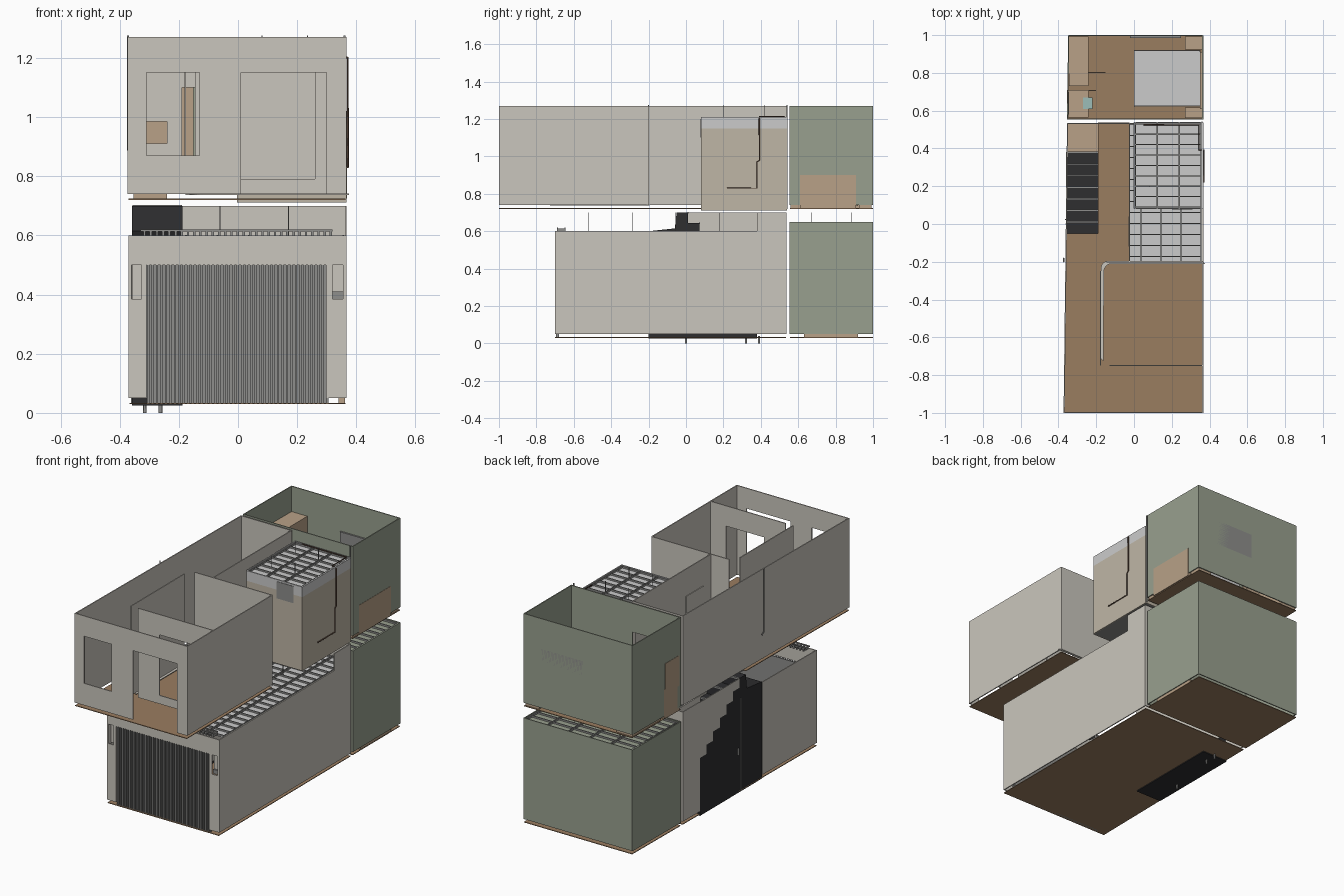
import bpy, bmesh, math
from mathutils import Vector

if "Cube" in bpy.data.objects:
    bpy.data.objects.remove(bpy.data.objects["Cube"])


def mat(name, hexa):
    c = [int(hexa[i:i + 2], 16) / 255 for i in (0, 2, 4)]
    c = [v / 12.92 if v < .04 else ((v + .055) / 1.055) ** 2.4 for v in c]
    m = bpy.data.materials.new(name)
    m.diffuse_color = (*c, 1)
    m.use_nodes = True
    m.node_tree.nodes["Principled BSDF"].inputs["Base Color"].default_value = m.diffuse_color
    return m


PLASTER, GREEN = mat("plaster", "CAC6BD"), mat("green", "99A08F")
WOOD, TAN = mat("wood_floor", "9A7D60"), mat("tan", "B8A187")
DARK, PANEL = mat("dark", "2E2E30"), mat("ceiling_panel", "CFCFCB")
BEIGE, TEAL = mat("beige", "BFB6A6"), mat("teal", "9CBDB8")
STEEL, PIPE = mat("steel", "8E8E8C"), mat("pipe", "5A463A")
T = .006


def finish(name, bm, m):
    bmesh.ops.recalc_face_normals(bm, faces=bm.faces[:])
    me = bpy.data.meshes.new(name)
    bm.to_mesh(me)
    bm.free()
    if m:
        me.materials.append(m)
    ob = bpy.data.objects.new(name, me)
    bpy.context.collection.objects.link(ob)
    return ob


def boxes(name, items, m=None):
    bm = bmesh.new()
    for x0, x1, y0, y1, z0, z1 in items:
        vs = bmesh.ops.create_cube(bm, size=1)["verts"]
        for v in vs:
            v.co = Vector(((x0 + x1) / 2 + v.co.x * (x1 - x0), (y0 + y1) / 2 + v.co.y * (y1 - y0),
                           (z0 + z1) / 2 + v.co.z * (z1 - z0)))
    return finish(name, bm, m)


def prism(name, pts, offset, m):
    bm = bmesh.new()
    f = bm.faces.new([bm.verts.new(p) for p in pts])
    r = bmesh.ops.extrude_face_region(bm, geom=[f])
    vs = [g for g in r["geom"] if isinstance(g, bmesh.types.BMVert)]
    bmesh.ops.translate(bm, verts=vs, vec=offset)
    return finish(name, bm, m)


def wall(name, p0, p1, z0, z1, m, holes=()):
    """Thin wall from p0 to p1; holes are (start, end, bottom, top) along the longer axis."""
    ax = 0 if abs(p1[0] - p0[0]) > abs(p1[1] - p0[1]) else 1
    us = sorted({p0[ax], p1[ax], *[u for h in holes for u in h[:2]]})
    zs = sorted({z0, z1, *[z for h in holes for z in h[2:]]})
    bm = bmesh.new()
    p0, p1 = Vector(p0), Vector(p1)
    V = {}

    def vert(u, z):
        if (u, z) not in V:
            p = p0.lerp(p1, (u - p0[ax]) / (p1[ax] - p0[ax]))
            V[u, z] = bm.verts.new((p.x, p.y, z))
        return V[u, z]
    for a, b in zip(us, us[1:]):
        for c, d in zip(zs, zs[1:]):
            if not any(h[0] < (a + b) / 2 < h[1] and h[2] < (c + d) / 2 < h[3] for h in holes):
                bm.faces.new([vert(a, c), vert(b, c), vert(b, d), vert(a, d)])
    ob = finish(name, bm, m)
    s = ob.modifiers.new("thickness", "SOLIDIFY")
    s.thickness, s.offset = T, 0
    return ob


def tube(name, pts, r, m):
    c = bpy.data.curves.new(name, "CURVE")
    c.dimensions, c.bevel_depth, c.bevel_resolution, c.use_fill_caps = "3D", r, 1, True
    s = c.splines.new("POLY")
    s.points.add(len(pts) - 1)
    for p, q in zip(s.points, pts):
        p.co = (*q, 1)
    c.materials.append(m)
    bpy.context.collection.objects.link(bpy.data.objects.new(name, c))


def ceiling(name, x0, x1, y0, y1, z, nx, ny, m, top):
    boxes(name + "_panels", [(x0, x1, y0, y1, z - .004, z)], m)
    bars, rods = [], []
    for i in range(nx + 1):
        x = x0 + .004 + (x1 - x0 - .008) * i / nx
        bars.append((x - .003, x + .003, y0, y1, z, z + .012))
    for j in range(ny + 1):
        y = y0 + .004 + (y1 - y0 - .008) * j / ny
        bars.append((x0, x1, y - .003, y + .003, z, z + .01))
        if j % 4 == 2:
            rods += [(x - .0015, x + .0015, y - .0015, y + .0015, z, top)
                     for x in (x0 + (x1 - x0) * .22, x0 + (x1 - x0) * .65)]
    boxes(name + "_grid", bars, STEEL)
    boxes(name + "_hangers", rods, STEEL)


def left(y):  # the left side is slightly slanted in plan
    return -.358 + .012 * y


def floor(name, pts, z, m=WOOD):
    prism(name, [(x, y, z) for x, y in pts], (0, 0, .004), m)


R = .364
# floors
floor("lower_floor", [(left(-.7), -.7), (R, -.7), (R, .535), (left(.5), .535)], .03)
floor("lower_back_floor", [(left(.55), .555), (R, .555), (R, 1), (left(1), 1)], .03)
floor("upper_floor", [(left(-1), -1), (R, -1), (R, -.2), (-.025, -.2), (-.025, .537),
                      (-.19, .537), (-.19, -.05), (left(-.05), -.05)], .72)
floor("upper_back_floor", [(left(.55), .555), (R, .555), (R, 1), (left(1), 1)], .72)

# lower shop walls
wall("lower_right_wall", (R, -.7), (R, .535), .05, .6, PLASTER)
wall("lower_right_wall_top", (R, .38), (R, .535), .6, .7, PLASTER)
wall("lower_front_wall", (left(-.7), -.697), (R, -.697), .05, .6, PLASTER,
     [(-.31, .3, .05, .5), (-.36, -.327, .385, .5), (.32, .355, .385, .5)])
wall("lower_back_wall", (left(.53), .533), (R, .533), .05, .7, PLASTER)
wall("lower_left_wall", (left(-.7), -.7), (left(-.2), -.2), .05, .6, PLASTER)
wall("lower_left_rear_wall", (left(.38), .38), (left(.535), .535), .05, .7, PLASTER)
wall("stair_inner_wall", (-.185, -.2), (-.185, .535), .05, .6, PLASTER)
boxes("side_niche_panels", [(-.358, -.327, -.68, -.674, .385, .5), (.32, .355, -.68, -.674, .41, .5)], PLASTER)
boxes("side_niche_sills", [(.32, .355, -.69, -.675, .385, .41)], STEEL)

# roller shutter with vertical ribs, and its head truss
n = 40
boxes("shutter", [(-.31, .3, -.684, -.68, .03, .5)]
      + [(-.308 + .606 * i / n, -.300 + .606 * i / n, -.695, -.684, .03, .5) for i in range(n + 1)], STEEL)
boxes("shutter_head", [(-.33, .32, -.69, -.685, .613, .62), (-.33, .32, -.65, -.645, .613, .62)]
      + [(-.32 + .63 * i / 30, -.312 + .63 * i / 30, -.69, -.645, .598, .614) for i in range(31)], STEEL)

# staircase: closed dark block, steps rising towards the front
steps = []
for i in range(7):
    y = .38 - i * .0614
    steps += [(y, .315 + i * .055), (y, .37 + i * .055)]
prof = [(.38, .025)] + steps[1:] + [(-.05, .70), (-.06, .615), (-.2, .6), (-.2, .025)]
prism("staircase", [(-.358, y, z) for y, z in prof], (.17, 0, 0), DARK)
boxes("stair_nosings", [(-.356, -.19, .38 - i * .0614 - .004, .38 - i * .0614 + .003,
                         .364 + i * .055, .372 + i * .055) for i in range(7)], STEEL)
prism("wall_above_stairs", [(-.359, y, z) for y, z in [(.38, .70), *steps[1:-1], (.01, .70)]], (.004, 0, 0), PLASTER)
boxes("stair_landing", [(-.35, -.19, .38, .53, .305, .315)], TAN)
boxes("closet_door_gap", [(-.362, -.358, -.002, .002, .03, .58), (-.365, -.358, .02, .026, .25, .29)], STEEL)
for x, y in ((-.315, 0), (-.262, .32), (-.262, .39)):
    tube("drain_stub", [(x, y, 0), (x, y, .04)], .006, STEEL)

# suspended ceilings
ceiling("lower_ceiling", -.18, .36, -.64, .53, .59, 5, 20, PANEL, .7)
ceiling("lower_back_ceiling", -.34, .36, .56, .995, .635, 5, 8, GREEN, .7)

# lower and upper green rear rooms
door = (-.19, -.04, .74, 1.10)
for lvl, z0, z1 in (("lower", .05, .65), ("upper", .74, 1.27)):
    up = lvl == "upper"
    wall(lvl + "_green_right", (R, .553), (R, .998), z0, z1, GREEN)
    wall(lvl + "_green_left", (left(.55), .553), (left(1), .998), z0, z1, GREEN)
    wall(lvl + "_green_back", (left(1), .997), (R, .997), z0, z1, GREEN)
    wall(lvl + "_green_front", (left(.55), .556), (R, .556), z0, z1, GREEN,
         [door, (-.31, -.24, .91, .985)] if up else ())
boxes("lower_threshold", [(.34, .362, .63, .92, .03, .05)], TAN)
boxes("rear_window", [(-.02, .25, .984, 1.0, .94, 1.09)], STEEL)

# bedroom furniture
boxes("bed_base", [(0, .352, .62, .92, .735, .77)], TAN)
boxes("mattress", [(.0, .35, .625, .918, .77, .82)], PANEL)
boxes("headboard", [(.35, .3685, .61, .91, .725, .9)], TAN)
boxes("nightstands", [(.27, .36, .56, .618, .722, .82), (.27, .36, .925, .993, .722, .82)], TAN)
boxes("cabinet", [(-.354, -.24, .565, .71, .725, .9), (-.355, -.345, .57, .7, .87, 1.05)], TAN)
boxes("wardrobe", [(-.345, -.24, .73, .993, .725, 1.12)], TAN)
boxes("wardrobe_doors", [(-.24, -.15, .8, .804, .75, 1.10), (-.24, -.2, .705, .709, .75, 1.10)], TAN)
boxes("stool", [(-.27, -.22, .61, .67, .86, .905)], TEAL)

# upper front rooms
Z0, Z1 = .74, 1.27
wall("upper_left_wall", (left(-1), -1), (left(.535), .535), Z0, Z1, PLASTER)
wall("upper_right_wall", (R, -1), (R, -.2), Z0, Z1, PLASTER)
wall("upper_front_wall", (left(-1), -.997), (R, -.997), Z0, Z1, PLASTER,
     [(-.31, -.13, .87, 1.15), (.01, .3, .74, 1.15)])
wall("balcony_inner_wall", (-.13, -.75), (R, -.75), Z0, Z1, PLASTER, [(.01, .26, .79, 1.15)])
wall("room_rear_wall", (-.145, -.2), (R, -.2), Z0, Z1, PLASTER)
wall("passage_wall", (-.178, -.75), (-.178, -.25), Z0, Z1, PLASTER)
wall("courtyard_wall", (-.023, -.2), (-.023, .535), Z0, Z1, PLASTER, [(-.12, .04, .74, 1.11)])
boxes("courtyard_door", [(-.03, -.026, -.12, .04, .74, 1.11)], PLASTER)
wall("upper_back_wall", (left(.53), .533), (-.023, .533), Z0, Z1, PLASTER,
     [door, (-.31, -.24, .91, .985)])
# rounded kerb following the room walls
arc = [(-.175 + .04 - .04 * math.cos(a), -.235 + .04 * math.sin(a)) for a in [i * math.pi / 12 for i in range(7)]]
path = [(-.178, -.71), *arc, (.36, -.195)]
kerb = path + [(x + .016, y - .016) for x, y in reversed(path)]
floor("rounded_kerb", kerb, .737, PLASTER)

# bathroom pod with its own ceiling
x0, y0, y1 = 0, .083, .537
for nm, za, zb, m in (("pod", .712, 1.15, BEIGE), ("pod_top", 1.15, 1.21, PANEL)):
    wall(nm + "_right", (R, y0), (R, y1), za, zb, m)
    wall(nm + "_left", (x0, y0), (x0, y1), za, zb, m)
    wall(nm + "_front", (x0, y0), (R, y0), za, zb, m)
    wall(nm + "_back", (x0, y1), (R, y1), za, zb, m)
boxes("pod_floor", [(0, R, y0, y1, .712, .718)], STEEL)
boxes("pod_vent", [(.2, .31, .077, .081, 1.1, 1.2)], STEEL)
ceiling("pod_ceiling", .003, .36, .086, .534, 1.197, 3, 8, PANEL, 1.275)

# pipework
tube("pod_pipe", [(.371, .22, .83), (.371, .38, .83), (.371, .38, .97), (.371, .392, .98),
                  (.371, .392, 1.2), (.345, .392, 1.212), (.345, .525, 1.212), (.05, .525, 1.212)], .0035, PIPE)
tube("wall_pipe", [(-.372, -.2, 1.275), (-.372, -.2, .9), (-.372, -.18, .89)], .004, STEEL)
tube("corner_pipe", [(.36, .54, 1.275), (.36, .54, .72)], .004, STEEL)
